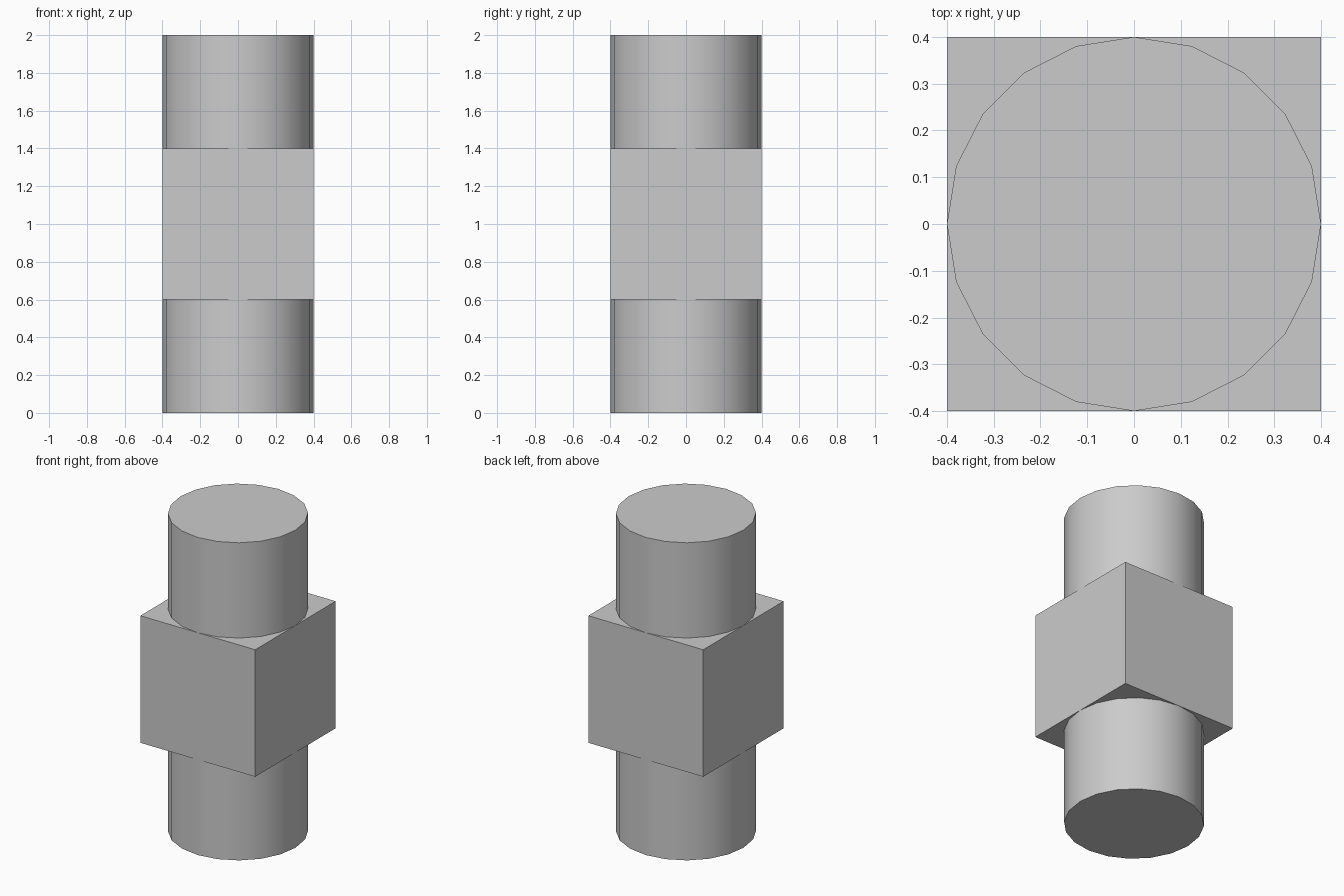
import bpy
import math

if "Cube" in bpy.data.objects:
    bpy.data.objects.remove(bpy.data.objects["Cube"])

# Central cube block
bpy.ops.mesh.primitive_cube_add(size=0.8, location=(0, 0, 1))
bpy.context.object.name = "block"

# 20-sided round pegs above and below the block
for name, z in (("lower_peg", 0.3), ("upper_peg", 1.7)):
    bpy.ops.mesh.primitive_cylinder_add(vertices=20, radius=0.4, depth=0.6,
                                        location=(0, 0, z))
    bpy.context.object.name = name
    bpy.ops.object.shade_smooth_by_angle(angle=math.radians(30))
